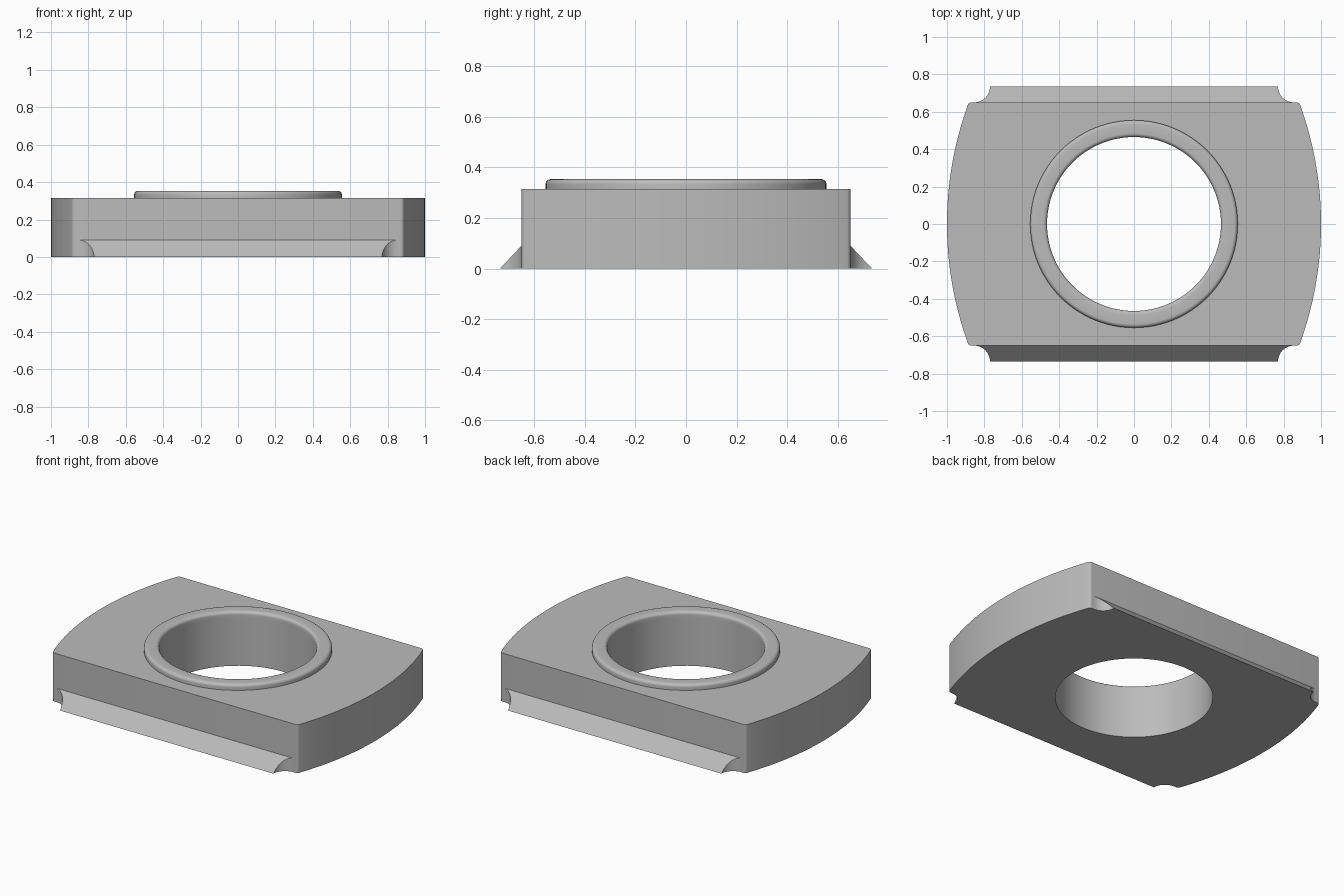
import bpy, bmesh
from math import sin, cos, pi, asin, radians

cube = bpy.data.objects.get("Cube")
if cube:
    bpy.data.objects.remove(cube, do_unlink=True)

HALF_Y, TIP_Y = 0.65, 0.735     # body side, foot of the side ramps
BODY_H, TOP_H, RAMP_H = 0.315, 0.353, 0.09
BORE, RIM = 0.465, 0.555        # hole and collar radii
STEPS = 96

grey = bpy.data.materials.new("plain grey")
grey.use_nodes = True
COLOUR = (0.5, 0.5, 0.5, 1)
grey.diffuse_color = COLOUR
grey.node_tree.nodes["Principled BSDF"].inputs["Base Color"].default_value = COLOUR


def finish(name, bm):
    bmesh.ops.recalc_face_normals(bm, faces=bm.faces)
    mesh = bpy.data.meshes.new(name)
    bm.to_mesh(mesh)
    bm.free()
    mesh.materials.append(grey)
    obj = bpy.data.objects.new(name, mesh)
    bpy.context.collection.objects.link(obj)
    bpy.ops.object.select_all(action="DESELECT")
    obj.select_set(True)
    bpy.context.view_layer.objects.active = obj
    bpy.ops.object.shade_smooth_by_angle(angle=radians(35))
    return obj


def arc(cx, cy, r, start, end, n):
    return [(cx + r * cos(start + (end - start) * i / n),
             cy + r * sin(start + (end - start) * i / n)) for i in range(n + 1)]


def loop_edges(bm, points):
    verts = [bm.verts.new((x, y, 0)) for x, y in points]
    return [bm.edges.new((v, verts[i - 1])) for i, v in enumerate(verts)]


# Body: straight sides, bowed ends with softened corners, bored through
bow = 1.87
corner = 0.02
a = asin((HALF_Y - corner) / (bow - corner))
cx = 1 - bow + (bow - corner) * cos(a)
cy = HALF_Y - corner
end = arc(cx, -cy, corner, -pi / 2, -a, 5)
end += arc(1 - bow, 0, bow, -a, a, 32)[1:-1]
end += arc(cx, cy, corner, a, pi / 2, 5)
outline = end + [(-x, -y) for x, y in end]
bm = bmesh.new()
edges = loop_edges(bm, outline)
edges += loop_edges(bm, arc(0, 0, BORE, 0, 2 * pi, STEPS)[:-1])
bmesh.ops.triangle_fill(bm, edges=edges, use_beauty=True, use_dissolve=False)
top = bmesh.ops.extrude_face_region(bm, geom=bm.faces[:])["geom"]
bmesh.ops.translate(bm, vec=(0, 0, BODY_H),
                    verts=[g for g in top if isinstance(g, bmesh.types.BMVert)])
finish("body", bm)

# Collar: turned ring with rounded upper edges
r = 0.02
profile = [(RIM, BODY_H)] + arc(RIM - r, TOP_H - r, r, 0, pi / 2, 6)
profile += arc(BORE + r, TOP_H - r, r, pi / 2, pi, 6) + [(BORE, BODY_H)]
bm = bmesh.new()
verts = [bm.verts.new((x, 0, z)) for x, z in profile]
ring = [bm.edges.new(pair) for pair in zip(verts, verts[1:])]
bmesh.ops.spin(bm, geom=verts + ring, cent=(0, 0, 0), axis=(0, 0, 1),
               angle=2 * pi, steps=STEPS, use_merge=True)
bmesh.ops.remove_doubles(bm, verts=bm.verts, dist=0.0001)
finish("collar", bm)

# Side ramps: sloping wedges with scooped ends
scoop = TIP_Y - HALF_Y
cut = arc(0.77 + scoop, TIP_Y, scoop, pi, 1.5 * pi, 12)
footprint = cut + [(-x, y) for x, y in reversed(cut)]
for name, side in (("front_ramp", -1), ("back_ramp", 1)):
    bm = bmesh.new()
    low = [bm.verts.new((x, y * side, 0)) for x, y in footprint]
    high = [bm.verts.new((x, y * side, RAMP_H * (TIP_Y - y) / scoop)) for x, y in footprint]
    bm.faces.new(low)
    bm.faces.new(high)
    for i in range(len(low)):
        bm.faces.new((low[i - 1], low[i], high[i], high[i - 1]))
    bmesh.ops.remove_doubles(bm, verts=bm.verts, dist=0.0001)
    finish(name, bm)
